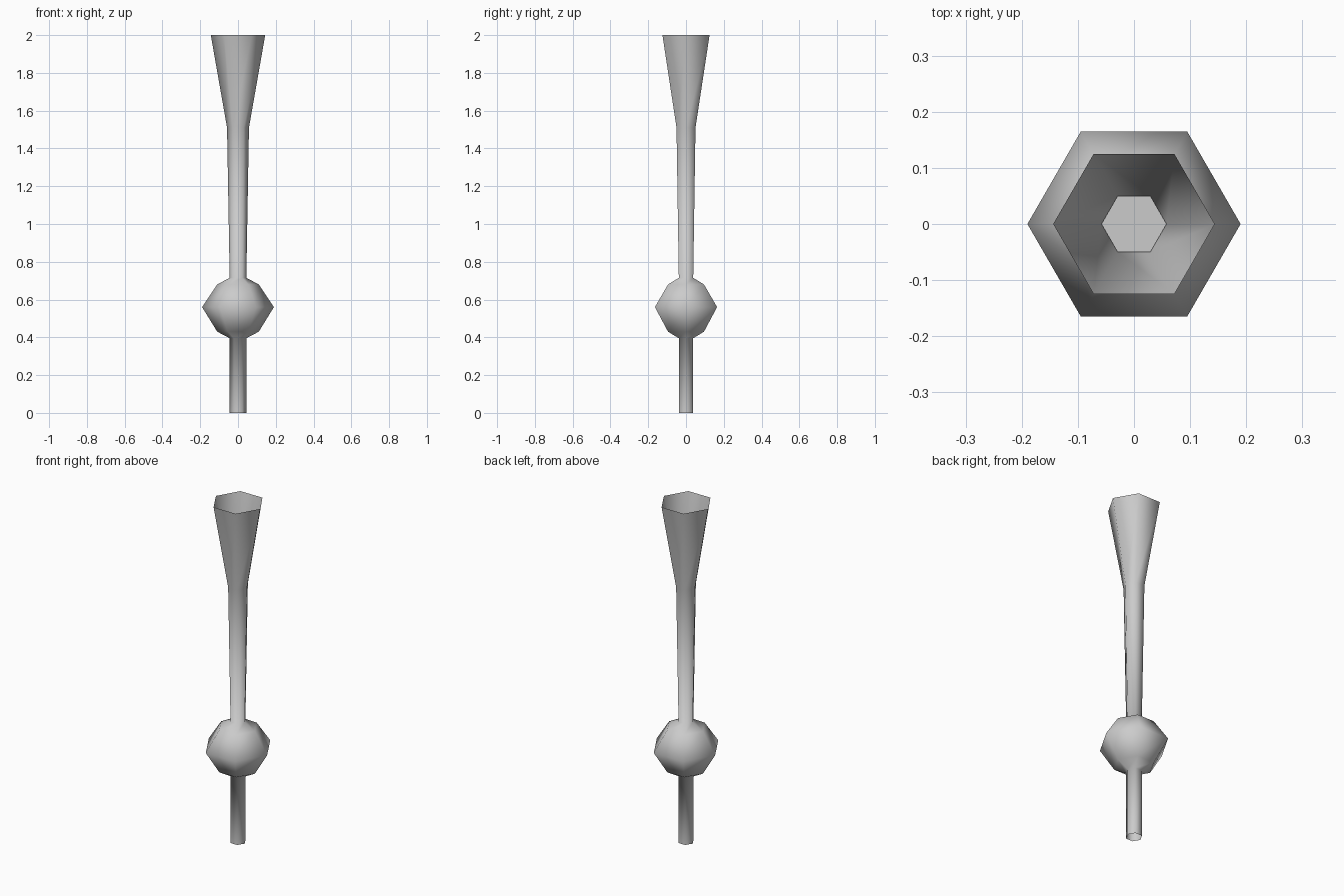
import bpy, bmesh, math

if "Cube" in bpy.data.objects:
    bpy.data.objects.remove(bpy.data.objects["Cube"])

SIDES = 6


def ring(bm, r, z):
    """One hexagonal ring with corners on the x axis."""
    return [bm.verts.new((r * math.cos(2 * math.pi * i / SIDES),
                          r * math.sin(2 * math.pi * i / SIDES), z))
            for i in range(SIDES)]


def finish(bm, name):
    mesh = bpy.data.meshes.new(name)
    bm.to_mesh(mesh)
    bm.free()
    mesh.shade_smooth()
    obj = bpy.data.objects.new(name, mesh)
    bpy.context.collection.objects.link(obj)
    return obj


def lathe(name, profile):
    """Open hexagonal shell through (radius, height) points, bottom to top."""
    bm = bmesh.new()
    rings = [ring(bm, r, z) for r, z in profile]
    for lo, hi in zip(rings, rings[1:]):
        for i in range(SIDES):
            j = (i + 1) % SIDES
            bm.faces.new((lo[i], lo[j], hi[j], hi[i]))
    return finish(bm, name)


# Stem, ball and flared mouth in one continuous shell, open at both ends
lathe("flared_stem", [
    (0.044, 0.0), (0.044, 0.395),
    (0.11, 0.43), (0.19, 0.56), (0.11, 0.68),
    (0.044, 0.715), (0.058, 1.51), (0.144, 2.0),
])

# Floor inside the mouth, at the neck
bm = bmesh.new()
bm.faces.new(ring(bm, 0.058, 1.515))
finish(bm, "mouth_floor")
